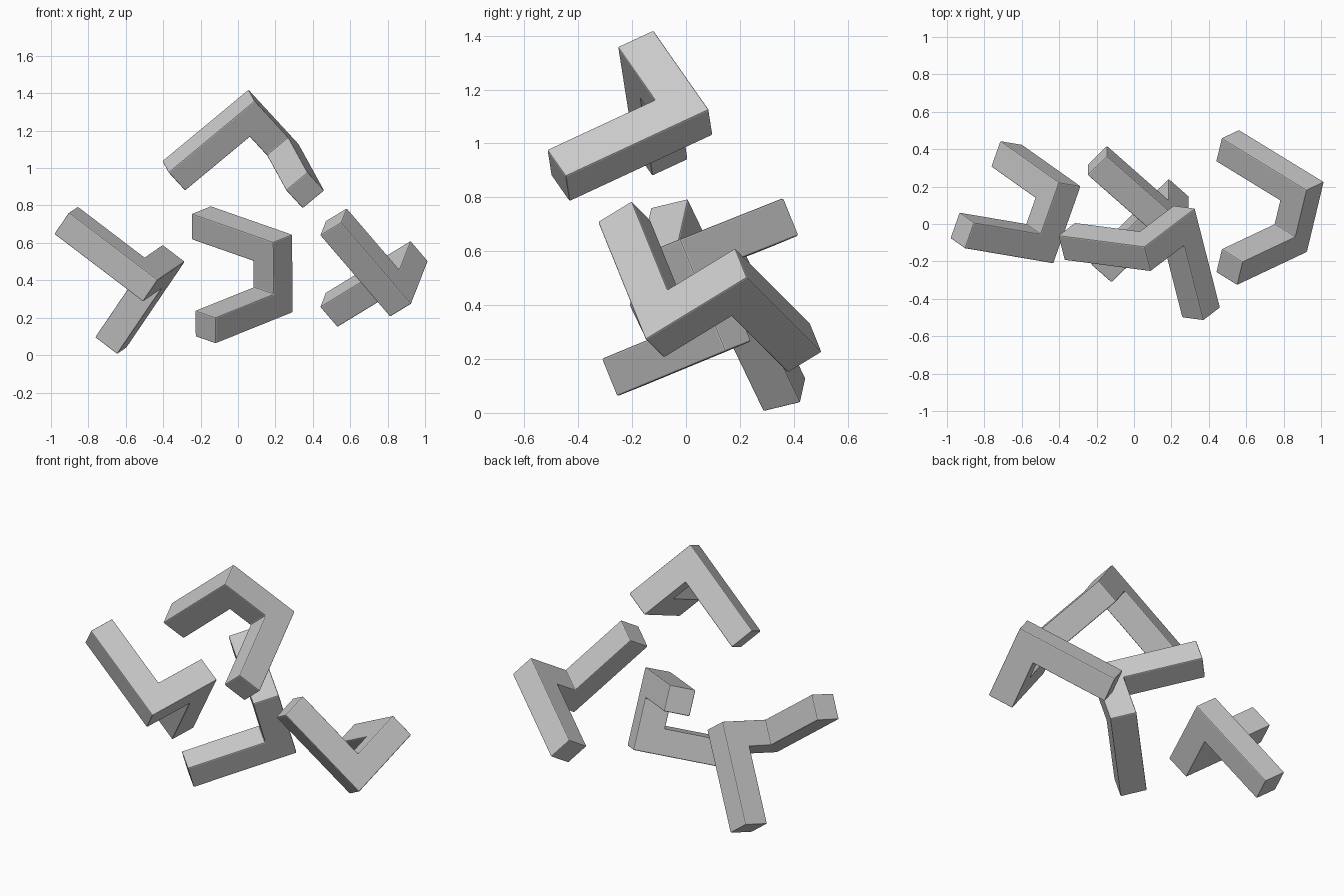
import bpy, bmesh
from mathutils import Vector, Matrix

if "Cube" in bpy.data.objects:
    bpy.data.objects.remove(bpy.data.objects["Cube"])

W = 0.15      # square bar thickness
MID = 0.30    # middle bar, corner centre to corner centre
ARM = 0.527   # corner centre to arm end


def pull(bm, direction, at, dist):
    """Extrude the face that looks along direction and lies furthest that way near a point."""
    bm.faces.ensure_lookup_table()
    bm.normal_update()
    d = Vector(direction)
    faces = [f for f in bm.faces if f.normal.dot(d) > 0.9]
    face = min(faces, key=lambda f: (f.calc_center_median() - (Vector(at) + d * W / 2)).length)
    res = bmesh.ops.extrude_face_region(bm, geom=[face])
    bmesh.ops.delete(bm, geom=[face], context='FACES_ONLY')
    verts = [v for v in res['geom'] if isinstance(v, bmesh.types.BMVert)]
    bmesh.ops.translate(bm, verts=verts, vec=d * dist)


def puzzle_piece(name, centre, first, middle):
    """Three bars at right angles: local x = first arm, y = middle bar, -z = last arm."""
    bm = bmesh.new()
    start, end = (0, -MID / 2, 0), (0, MID / 2, 0)
    bmesh.ops.create_cube(bm, size=W, matrix=Matrix.Translation(start))
    pull(bm, (0, 1, 0), start, MID - W)                # middle bar
    pull(bm, (0, 1, 0), (0, MID / 2 - W, 0), W)        # second corner block
    pull(bm, (-1, 0, 0), start, ARM - W / 2)           # first arm
    pull(bm, (0, 0, -1), end, ARM - W / 2)             # last arm
    bmesh.ops.dissolve_limit(bm, angle_limit=0.01, verts=bm.verts[:], edges=bm.edges[:])

    # orient the piece in space
    y = Vector(middle).normalized()
    x = Vector(first)
    x = (x - y * x.dot(y)).normalized()
    z = x.cross(y)
    rot = Matrix((x, y, z)).transposed().to_4x4()
    bm.transform(Matrix.Translation(centre) @ rot)
    bmesh.ops.recalc_face_normals(bm, faces=bm.faces[:])

    mesh = bpy.data.meshes.new(name)
    bm.to_mesh(mesh)
    bm.free()
    ob = bpy.data.objects.new(name, mesh)
    bpy.context.collection.objects.link(ob)
    # slightly worn edges
    bev = ob.modifiers.new("soft_edges", 'BEVEL')
    bev.width = 0.006
    bev.segments = 2
    return ob


# four identical pieces pulled apart: centre, first arm direction, middle bar direction
puzzle_piece("left_piece", (-0.455, 0.033, 0.438), (0.789, -0.134, -0.60), (0.325, 0.92, 0.222))
puzzle_piece("centre_piece", (0.187, 0.06, 0.435), (0.726, -0.639, -0.254), (0.007, 0.376, -0.927))
puzzle_piece("right_piece", (0.868, 0.05, 0.408), (0.62, 0.285, -0.73), (0.20, 0.835, 0.51))
puzzle_piece("top_piece", (0.15, -0.077, 1.195), (0.766, -0.10, 0.636), (0.603, 0.458, -0.655))
